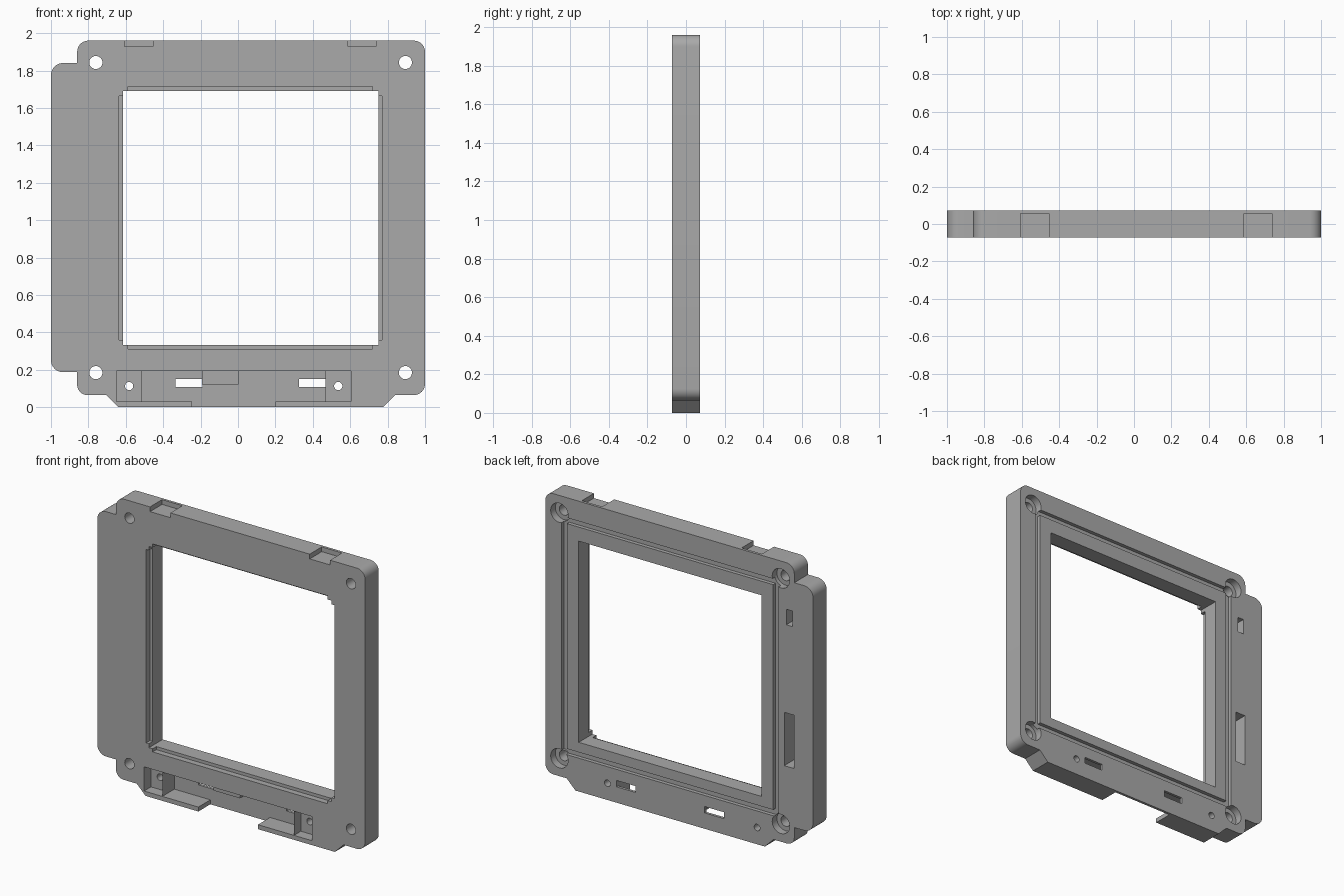
import bpy, bmesh
from math import cos, sin, pi
from mathutils import Vector, Matrix

cube = bpy.data.objects.get("Cube")
if cube:
    bpy.data.objects.remove(cube, do_unlink=True)

FRONT, BACK = -0.073, 0.073
WALL = 0.055  # front side of the thin rear wall

grey = bpy.data.materials.new("plain grey")
grey.use_nodes = True
grey.diffuse_color = (0.4, 0.4, 0.4, 1)
grey.node_tree.nodes["Principled BSDF"].inputs["Base Color"].default_value = (0.4, 0.4, 0.4, 1)


def add_object(name, bm):
    bmesh.ops.recalc_face_normals(bm, faces=bm.faces)
    mesh = bpy.data.meshes.new(name)
    bm.to_mesh(mesh)
    bm.free()
    mesh.materials.append(grey)
    ob = bpy.data.objects.new(name, mesh)
    bpy.context.collection.objects.link(ob)
    return ob


def box(name, x0, x1, y0, y1, z0, z1):
    bm = bmesh.new()
    size = Matrix.Diagonal((x1 - x0, y1 - y0, z1 - z0, 1))
    middle = Matrix.Translation(((x0 + x1) / 2, (y0 + y1) / 2, (z0 + z1) / 2))
    bmesh.ops.create_cube(bm, size=1, matrix=middle @ size)
    return add_object(name, bm)


def cylinder(name, x, z, r, y0, y1):
    bm = bmesh.new()
    bmesh.ops.create_cone(bm, cap_ends=True, segments=32, radius1=r, radius2=r, depth=y1 - y0,
                          matrix=Matrix.Translation((x, (y0 + y1) / 2, z)) @ Matrix.Rotation(pi / 2, 4, "X"))
    return add_object(name, bm)


def rounded(points, steps=8):
    """Outline with a fillet at each (x, z, radius) corner; right angles only when radius > 0."""
    out = []
    for i, (x, z, r) in enumerate(points):
        p = Vector((x, z))
        if not r:
            out.append(p)
            continue
        a = (Vector(points[i - 1][:2]) - p).normalized()
        b = (Vector(points[(i + 1) % len(points)][:2]) - p).normalized()
        centre = p + (a + b) * r
        for k in range(steps + 1):
            t = k / steps * pi / 2
            out.append(centre - b * r * cos(t) - a * r * sin(t))
    return out


# Plate outline with side bump and bottom tongue
outline = rounded([
    (-0.86, 1.96, 0.06), (1, 1.96, 0.06), (1, 0.065, 0.06), (0.84, 0.065, 0),
    (0.775, 0, 0), (-0.64, 0, 0), (-0.705, 0.065, 0), (-0.86, 0.065, 0.055),
    (-0.86, 0.187, 0), (-1, 0.187, 0.065), (-1, 1.84, 0.065), (-0.86, 1.84, 0)])
bm = bmesh.new()
face = bm.faces.new([bm.verts.new((p.x, FRONT, p.y)) for p in outline])
ext = bmesh.ops.extrude_face_region(bm, geom=[face])
bmesh.ops.translate(bm, vec=(0, BACK - FRONT, 0),
                    verts=[g for g in ext["geom"] if isinstance(g, bmesh.types.BMVert)])
frame = add_object("frame", bm)


def cut(cutter):
    bpy.context.view_layer.objects.active = frame
    mod = frame.modifiers.new("cut", "BOOLEAN")
    mod.operation, mod.solver, mod.object = "DIFFERENCE", "EXACT", cutter
    bpy.ops.object.modifier_apply(modifier=mod.name)
    bpy.data.objects.remove(cutter, do_unlink=True)


# Window and the shallow rebates along its front edges
L, R, B, T = -0.614, 0.75, 0.332, 1.69
cut(box("window", L, R, -1, 1, B, T))
lip = FRONT + 0.04
cut(box("rebate_sides", L - 0.021, R + 0.021, -1, lip, B + 0.027, T - 0.025))
cut(box("rebate_ends", L + 0.027, R - 0.03, -1, lip, B - 0.021, T + 0.025))

# Seal groove on the back
GL, GR, GB, GT, W = -0.742, 0.878, 0.225, 1.825, 0.04
floor = BACK - 0.025
for x0, x1, z0, z1 in ((GL, GL + W, GB, GT), (GR - W, GR, GB, GT),
                       (GL, GR, GB, GB + W), (GL, GR, GT - W, GT)):
    cut(box("groove", x0, x1, floor, 1, z0, z1))

# Corner screw holes, counterbored from the back
for x in (-0.76, 0.895):
    for z in (0.185, 1.843):
        cut(cylinder("screw_hole", x, z, 0.035, -1, 1))
        cut(cylinder("counterbore", x, z, 0.065, BACK - 0.05, 1))

# Top notches
for x in (-0.606, 0.587):
    cut(box("notch", x, x + 0.152, -1, WALL, 1.928, 3))

# Blind slots in the back of the side bump
cut(box("small_slot", -0.845, -0.8, -0.03, 1, 1.54, 1.645))
cut(box("long_slot", -0.857, -0.785, -0.03, 1, 0.585, 0.945))

# Bottom front pocket, leaving a post at each end and a split lower lip
cut(box("pocket", -0.514, 0.469, -1, WALL, 0.03, 0.193))
for x0, x1 in ((-0.65, -0.514), (0.469, 0.603)):
    cut(box("post_relief", x0, x1, -1, 0, 0.03, 0.193))
    cut(cylinder("post_hole", (x0 + x1) / 2, 0.113, 0.022, -1, 1))
cut(box("lip_gap", -0.245, 0.2, -1, WALL, -1, 0.1))
for x0, x1 in ((-0.335, -0.19), (0.325, 0.469)):
    cut(box("wall_slot", x0, x1, 0.01, 1, 0.107, 0.15))

# Small block on the pocket wall
box("pocket_block", -0.193, 0.003, 0.015, WALL + 0.002, 0.122, 0.195)

bpy.ops.object.select_all(action="DESELECT")
frame.select_set(True)
bpy.context.view_layer.objects.active = frame
bpy.ops.object.shade_smooth_by_angle()
